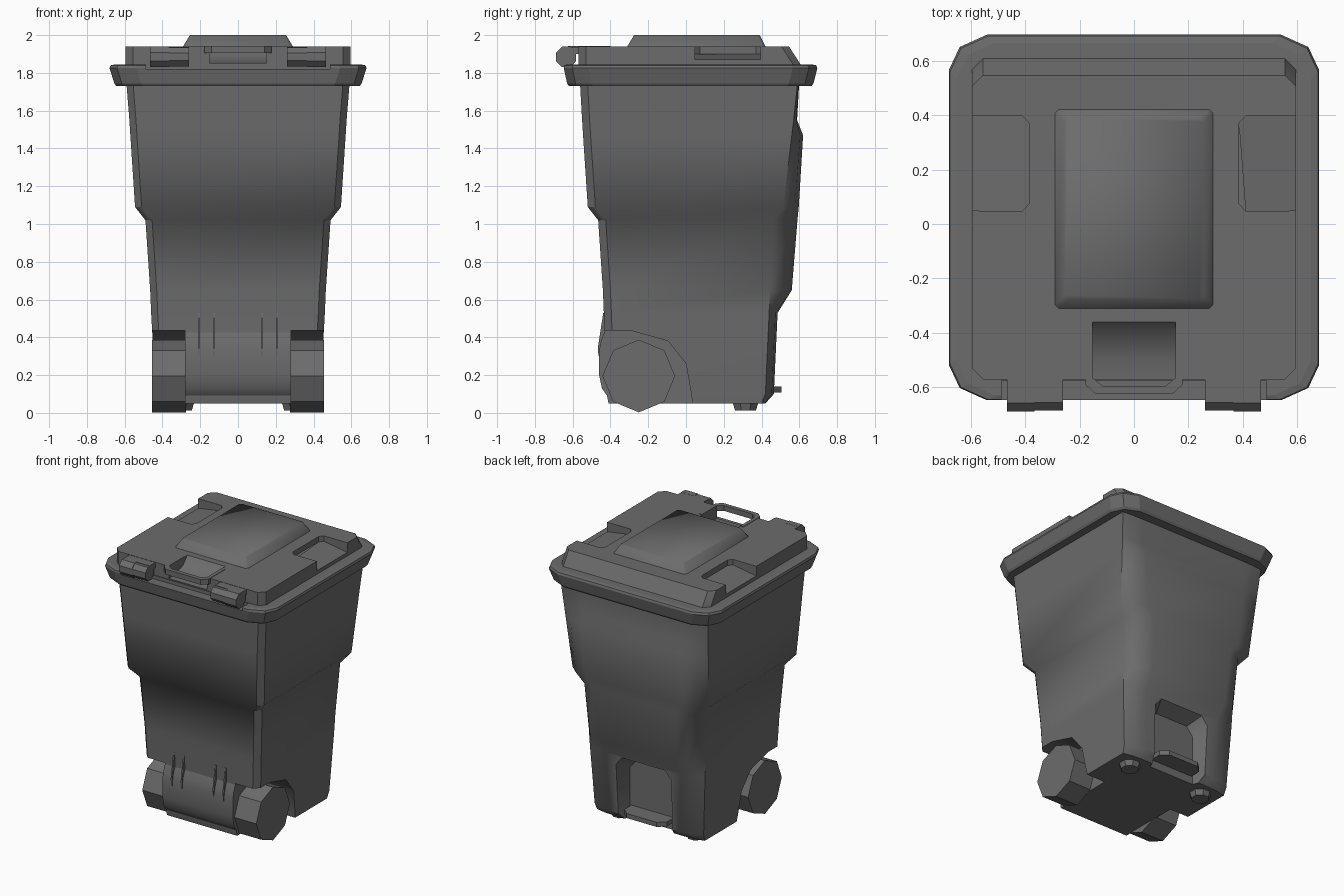
import bpy, bmesh
from math import sin, cos, pi, radians

cube = bpy.data.objects.get("Cube")
if cube:
    bpy.data.objects.remove(cube, do_unlink=True)

GREY = bpy.data.materials.new("dark_grey_plastic")
GREY.use_nodes = True
GREY.diffuse_color = (0.15, 0.15, 0.15, 1)
GREY.node_tree.nodes["Principled BSDF"].inputs["Base Color"].default_value = GREY.diffuse_color


def loft(name, rings, capped=True):
    """Skin a list of equal-length point rings."""
    bm = bmesh.new()
    loops = [[bm.verts.new(p) for p in ring] for ring in rings]
    n = len(loops[0])
    for a, b in zip(loops, loops[1:]):
        for i in range(n):
            j = (i + 1) % n
            bm.faces.new((a[i], a[j], b[j], b[i]))
    if capped:
        bm.faces.new(loops[0])
    bm.faces.new(loops[-1])
    bmesh.ops.recalc_face_normals(bm, faces=bm.faces)
    mesh = bpy.data.meshes.new(name)
    bm.to_mesh(mesh)
    bm.free()
    mesh.materials.append(GREY)
    ob = bpy.data.objects.new(name, mesh)
    bpy.context.collection.objects.link(ob)
    return ob


def prism(name, outline, x0, x1):
    """Extrude a (y, z) outline along x."""
    return loft(name, [[(x, y, z) for y, z in outline] for x in (x0, x1)])


def rect(hw, y0, y1, z, corner):
    """Ring with cut corners; corner lists (x inset, y inset) pairs from back edge to side edge."""
    right = [(hw - a, y1 - b) for a, b in corner]
    right += [(hw - a, y0 + b) for a, b in reversed(corner)]
    pts = right + [(-x, y) for x, y in reversed(right)]
    return [(x, y, z) for x, y in pts]


def box(name, x0, x1, y0, y1, z0, z1):
    return prism(name, [(y0, z0), (y1, z0), (y1, z1), (y0, z1)], x0, x1)


def polygon(cy, cz, r, n=8, turn=0.0):
    return [(cy + r * sin(2 * pi * k / n + turn), cz + r * cos(2 * pi * k / n + turn))
            for k in range(n)]


def cut(ob, cutters):
    """Subtract the cutters, bake the result and remove them."""
    for c in cutters:
        c.hide_render = True
        mod = ob.modifiers.new("cut", 'BOOLEAN')
        mod.operation, mod.solver, mod.object = 'DIFFERENCE', 'EXACT', c
    bpy.context.view_layer.update()
    baked = bpy.data.meshes.new_from_object(
        ob.evaluated_get(bpy.context.evaluated_depsgraph_get()))
    ob.modifiers.clear()
    ob.data = baked
    for c in cutters:
        bpy.data.objects.remove(c, do_unlink=True)


def smooth(ob, degrees):
    bpy.ops.object.select_all(action='DESELECT')
    ob.select_set(True)
    bpy.context.view_layer.objects.active = ob
    bpy.ops.object.shade_smooth_by_angle(angle=radians(degrees))


# Bin body: height, half width, front, back corner and back panel depth
def body_ring(z, hw, front, corner, back):
    d = back - corner
    half = [(hw - 0.035, front), (hw, front + 0.04), (hw, corner),
            (hw - 0.07, corner + 0.75 * d), (hw - 0.16, back)]
    return [(x, y, z) for x, y in half + [(-x, y) for x, y in reversed(half)]]


body = loft("bin_body", [body_ring(*level) for level in (
    (0.05, 0.43, -0.41, 0.40, 0.42),
    (0.10, 0.435, -0.42, 0.42, 0.465),
    (0.53, 0.46, -0.435, 0.44, 0.485),
    (0.65, 0.465, -0.44, 0.445, 0.56),
    (1.02, 0.49, -0.465, 0.465, 0.59),
    (1.09, 0.545, -0.52, 0.515, 0.597),
    (1.47, 0.57, -0.545, 0.56, 0.62),
    (1.55, 0.575, -0.55, 0.57, 0.588),
    (1.76, 0.592, -0.562, 0.592, 0.60))])

# Wheel wells and the foot recess are cut from the body
well = [(-0.7, 0), (-0.7, 0.435), (-0.29, 0.435), (-0.095, 0.38), (0, 0.26), (0.045, 0)]
cutters = [prism("well_cutter", well, s * 0.28, s * 0.7) for s in (1, -1)]


def recess_ring(y, hw, top):
    half = [(hw, 0), (hw, top - 0.06), (hw - 0.05, top)]
    return [(x, y, z) for x, z in half + [(-x, z) for x, z in reversed(half)]]


cutters.append(loft("recess_cutter", [recess_ring(0.38, 0.18, 0.47),
                                      recess_ring(0.65, 0.29, 0.60)]))
cut(body, cutters)
smooth(body, 38)

# Rounded axle housing between the wheels
housing = prism("axle_housing", [(-0.43, 0.43), (-0.45, 0.38), (-0.46, 0.33), (-0.46, 0.2),
                                 (-0.445, 0.13), (-0.41, 0.08), (-0.36, 0.05), (-0.2, 0.05),
                                 (-0.2, 0.43)], -0.281, 0.281)
smooth(housing, 35)

# Stiffening ribs on the lower front
rib = [(-0.40, 0.53), (-0.438, 0.53), (-0.466, 0.35), (-0.464, 0.3), (-0.40, 0.3)]
for i, x in enumerate((-0.206, -0.127, 0.127, 0.206)):
    prism(f"front_rib_{i + 1}", rib, x - 0.005, x + 0.005)

# Wheels and feet on both sides
for side, s in (("left", 1), ("right", -1)):
    prism(f"{side}_wheel", polygon(-0.25, 0.195, 0.192), s * 0.275, s * 0.455)
    foot = [[(s * 0.3 + a, 0.315 + b, z) for a, b in polygon(0, 0, r, 8, pi / 8)]
            for z, r in ((0.06, 0.075), (0.012, 0.06))]
    loft(f"{side}_foot", foot)

# Foot pedal in the back recess
half = [(0.17, 0.37), (0.17, 0.46), (0.12, 0.505)]
pedal = half + [(-x, y) for x, y in reversed(half)]
loft("foot_pedal", [[(x, y, z) for x, y in pedal] for z in (0.107, 0.14)])

# Lid rim
RIM = [(0.14, 0), (0.04, 0.045), (0, 0.13)]
rim = loft("lid_rim", [rect(0.645, -0.62, 0.665, 1.73, RIM),
                       rect(0.655, -0.63, 0.675, 1.745, RIM),
                       rect(0.68, -0.647, 0.695, 1.825, RIM),
                       rect(0.675, -0.645, 0.69, 1.84, RIM),
                       rect(0.65, -0.63, 0.665, 1.845, RIM)])
cut(rim, [box("hinge_strip_cutter", -0.487, 0.487, -0.8, -0.575, 1.82, 1.95)])

# Raised lid panel with side grips and handle pocket
SMALL = [(0.04, 0), (0, 0.04)]
panel = loft("lid_panel", [rect(0.595, -0.57, 0.61, 1.80, SMALL),
                           rect(0.595, -0.57, 0.61, 1.84, SMALL),
                           rect(0.595, -0.57, 0.545, 1.94, SMALL)])
cutters = []
for s in (1, -1):
    grip = [(0.385, 0.075), (0.41, 0.047), (0.7, 0.05), (0.7, 0.395), (0.41, 0.397), (0.385, 0.37)]
    floor = [(s * x, y, 1.90 if x < 0.5 else 1.855) for x, y in grip]
    cutters.append(loft("grip_cutter", [floor, [(s * x, y, 2.0) for x, y in grip]]))
pocket = [(-0.7, 1.845), (-0.5, 1.855), (-0.41, 1.885), (-0.355, 1.945), (-0.355, 2.0), (-0.7, 2.0)]
cutters.append(prism("pocket_cutter", pocket, -0.152, 0.152))
cut(panel, cutters)
smooth(panel, 30)

# Softly shaded dome on the lid
CORNER = [(0.015, 0), (0, 0.015)]
dome = loft("lid_dome", [rect(0.292, -0.312, 0.422, 1.938, CORNER),
                         rect(0.255, -0.275, 0.39, 2.0, CORNER)], capped=False)
smooth(dome, 80)

# U-shaped handle bar in front of the pocket
arm = [(0.178, -0.40), (0.178, -0.59), (0.14, -0.625)]
inner = [(0.115, -0.595), (0.152, -0.565), (0.152, -0.40)]
u_path = arm + [(-x, y) for x, y in reversed(arm)]
u_path += [(-x, y) for x, y in reversed(inner)] + inner
loft("lid_handle", [[(x, y, z) for x, y in u_path] for z in (1.905, 1.943)])

# Hinges: barrel, slimmer inner knuckle and arm to the lid
for side, s in (("left", 1), ("right", -1)):
    prism(f"{side}_hinge_barrel", polygon(-0.635, 1.885, 0.058, 8, pi / 8), s * 0.365, s * 0.467)
    prism(f"{side}_hinge_knuckle", polygon(-0.635, 1.885, 0.054, 8, pi / 8), s * 0.26, s * 0.365)
    box(f"{side}_hinge_arm", s * 0.26, s * 0.467, -0.635, -0.56, 1.90, 1.938)
